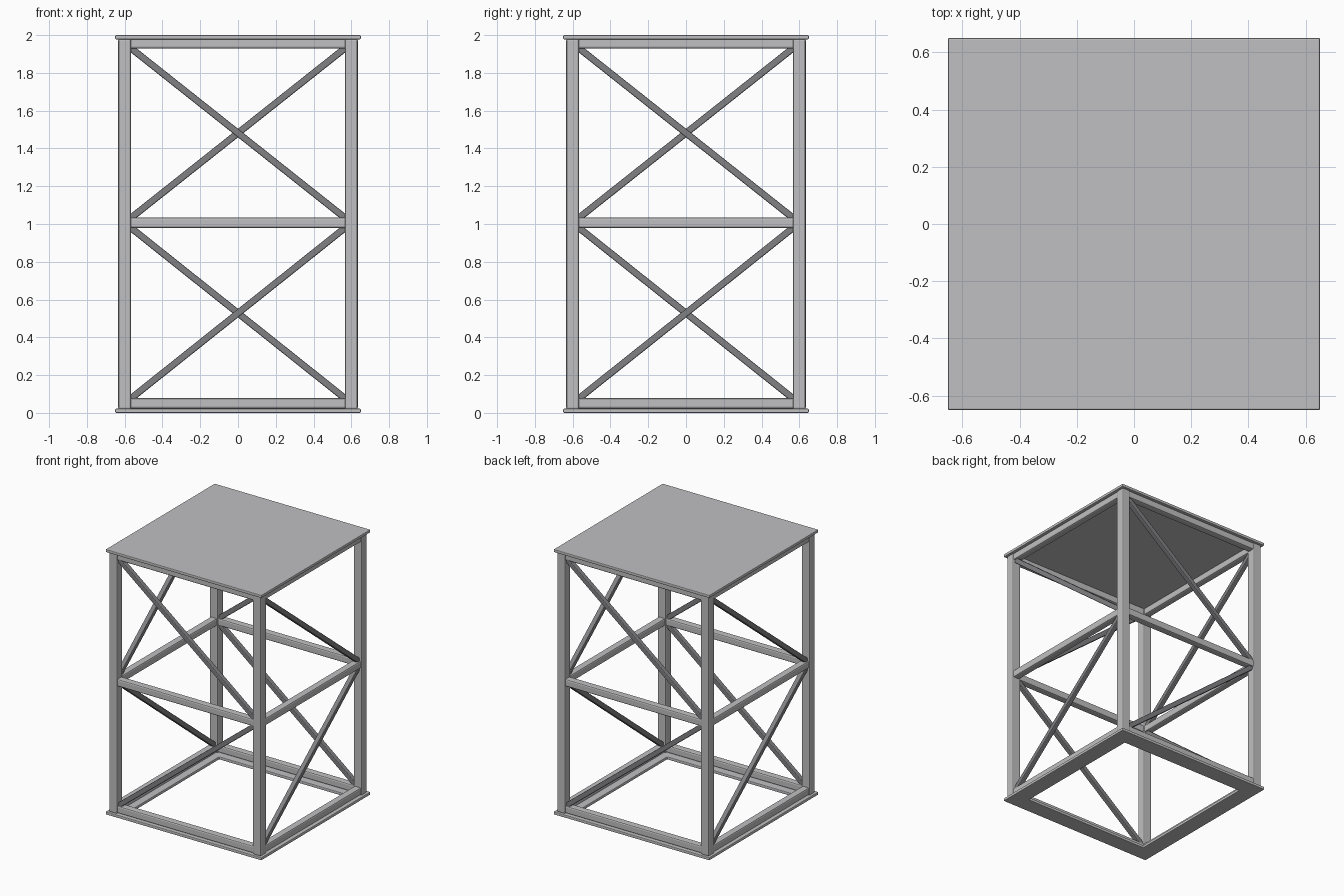
import bpy
import bmesh
from math import pi
from mathutils import Matrix, Vector

default_cube = bpy.data.objects.get("Cube")
if default_cube:
    bpy.data.objects.remove(default_cube, do_unlink=True)


def make_material(name, colour):
    mat = bpy.data.materials.new(name)
    mat.use_nodes = True
    mat.diffuse_color = colour
    mat.node_tree.nodes["Principled BSDF"].inputs["Base Color"].default_value = colour
    return mat


steel = make_material("light steel", (0.53, 0.53, 0.54, 1))
dark_steel = make_material("dark steel", (0.22, 0.22, 0.23, 1))

HALF = 0.65                      # plate half width
LEG = 0.6                        # leg centre line
PLATE = 0.022                    # plate thickness
LEVELS = (0.05, 1.006, 1.957)    # rail heights


def finish(name, bm, mat, bevel):
    """Turn a bmesh into an object with bevelled edges."""
    mesh = bpy.data.meshes.new(name)
    bm.to_mesh(mesh)
    bm.free()
    mesh.materials.append(mat)
    obj = bpy.data.objects.new(name, mesh)
    bpy.context.collection.objects.link(obj)
    mod = obj.modifiers.new("rounded edges", "BEVEL")
    mod.width = bevel
    mod.segments = 2
    mod.limit_method = "ANGLE"
    return obj


def bar(name, start, end, width, mat, bevel):
    """Square bar between two points."""
    start, end = Vector(start), Vector(end)
    axis = end - start
    along = axis.normalized()
    side = along.cross(Vector((0, 0, 1)))
    side = side.normalized() if side.length > 0.01 else Vector((1, 0, 0))
    up = along.cross(side)
    turn = Matrix((side, up, along)).transposed().to_4x4()
    place = Matrix.Translation((start + end) / 2) @ turn
    bm = bmesh.new()
    bmesh.ops.create_cube(bm, size=1, matrix=place @ Matrix.Diagonal((width, width, axis.length, 1)))
    bmesh.ops.recalc_face_normals(bm, faces=bm.faces)
    return finish(name, bm, mat, bevel)


# Solid roof plate
bm = bmesh.new()
bmesh.ops.create_cube(bm, size=1, matrix=Matrix.Translation((0, 0, 2 - PLATE / 2))
                      @ Matrix.Diagonal((2 * HALF, 2 * HALF, PLATE, 1)))
finish("top_plate", bm, steel, 0.005)

# Base plate with a square opening
bm = bmesh.new()
bmesh.ops.create_grid(bm, x_segments=1, y_segments=1, size=HALF)
bmesh.ops.inset_region(bm, faces=bm.faces[:], thickness=0.18, use_boundary=True)
centre = min(bm.faces, key=lambda f: f.calc_center_median().length + f.calc_area() * 0.01)
bmesh.ops.delete(bm, geom=[centre], context="FACES")
ring = bmesh.ops.extrude_face_region(bm, geom=bm.faces[:])
top_verts = [v for v in ring["geom"] if isinstance(v, bmesh.types.BMVert)]
bmesh.ops.translate(bm, verts=top_verts, vec=(0, 0, PLATE))
bmesh.ops.recalc_face_normals(bm, faces=bm.faces)
finish("base_plate", bm, steel, 0.005)

# Each side repeats by a quarter turn
sides = ("front", "left", "back", "right")
bays = (("lower", LEVELS[0], LEVELS[1]), ("upper", LEVELS[2], LEVELS[1]))
for i, side_name in enumerate(sides):
    turn = Matrix.Rotation(i * pi / 2, 3, "Z")

    def at(x, z):
        return turn @ Vector((x, -LEG, z))

    bar(side_name + "_leg", at(-LEG, PLATE - 0.004), at(-LEG, 2 - PLATE + 0.004), 0.068, steel, 0.01)

    for level, z in zip(("bottom", "middle", "top"), LEVELS):
        bar(f"{side_name}_{level}_rail", at(-LEG, z), at(LEG, z), 0.055, steel, 0.01)

    # Braces run to the middle of the next leg
    for bay, z_start, z_end in bays:
        bar(f"{side_name}_{bay}_brace", at(-LEG, z_start), at(LEG, z_end), 0.036, dark_steel, 0.006)
